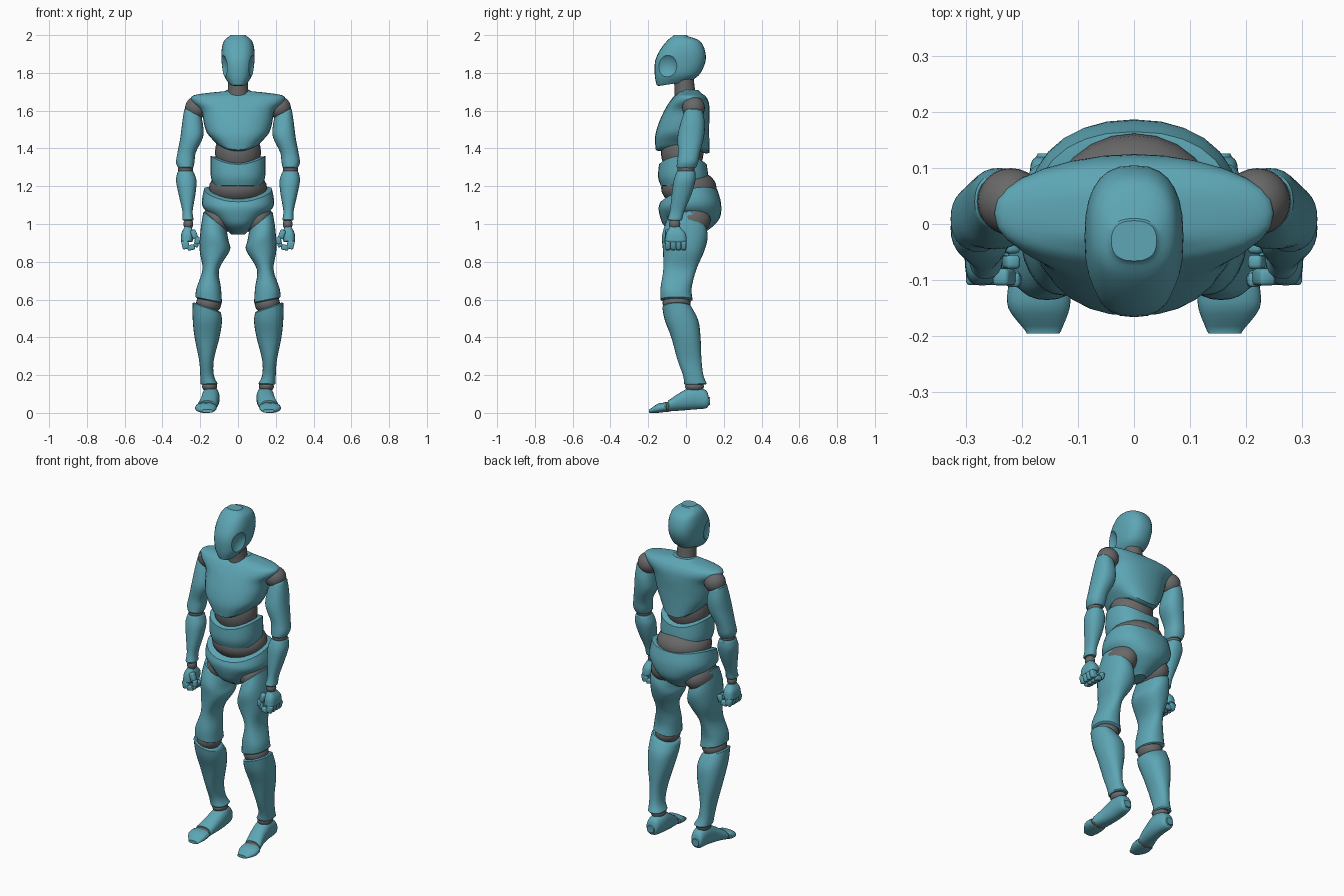
import bpy, bmesh, math
from mathutils import Vector, Matrix

cube = bpy.data.objects.get("Cube")
if cube:
    bpy.data.objects.remove(cube)

UNIT = 0.01      # part dimensions below are in hundredths


def material(name, colour):
    mat = bpy.data.materials.new(name)
    mat.use_nodes = True
    mat.diffuse_color = (*colour, 1)
    shader = mat.node_tree.nodes["Principled BSDF"]
    shader.inputs["Base Color"].default_value = (*colour, 1)
    shader.inputs["Roughness"].default_value = 0.6
    return mat


SHELL = material("teal shell", (0.11, 0.38, 0.46))
JOINT = material("grey joint", (0.14, 0.14, 0.14))


def finish(name, bm, mat, angle=35):
    """Turn a bmesh into a smooth shaded object with crisp edges."""
    bmesh.ops.recalc_face_normals(bm, faces=bm.faces[:])
    mesh = bpy.data.meshes.new(name)
    bm.to_mesh(mesh)
    bm.free()
    mesh.materials.append(mat)
    obj = bpy.data.objects.new(name, mesh)
    bpy.context.collection.objects.link(obj)
    smooth(obj, angle)
    return obj


def smooth(obj, angle=35):
    bpy.ops.object.select_all(action="DESELECT")
    obj.select_set(True)
    bpy.context.view_layer.objects.active = obj
    bpy.ops.object.shade_smooth_by_angle(angle=math.radians(angle))


def spline(keys, steps=4):
    """Catmull-Rom interpolation between key rings."""
    out = []
    for i in range(len(keys) - 1):
        p0, p1 = keys[max(i - 1, 0)], keys[i]
        p2, p3 = keys[i + 1], keys[min(i + 2, len(keys) - 1)]
        for k in range(steps):
            t = k / steps
            out.append([b + t * (c - a) / 2 + t * t * (a - 2.5 * b + 2 * c - d / 2)
                        + t ** 3 * (1.5 * (b - c) + (d - a) / 2)
                        for a, b, c, d in zip(p0, p1, p2, p3)])
    return out + [list(keys[-1])]


def loft(name, keys, mat=SHELL, side=1, power=2.3, along_y=False, sides=28):
    """Skin rings (height, x0, x1, y0, y1, x tilt, y tilt, side arch)."""
    rings = spline([tuple(k) + (0,) * (8 - len(k)) for k in keys])
    bm = bmesh.new()
    loops = []

    def add_ring(ring, scale=1, lift=0):
        h, x0, x1, y0, y1, tilt_x, tilt_y, arch = ring
        row = []
        for i in range(sides):
            a = math.tau * i / sides
            u, v = (math.copysign(abs(f) ** (2 / power), f) * scale
                    for f in (math.cos(a), math.sin(a)))
            dx, dy = u * (x1 - x0) / 2, v * (y1 - y0) / 2
            z = h + lift + tilt_x * dx + tilt_y * dy + arch * u * u
            x, y = (x0 + x1) / 2 + dx, (y0 + y1) / 2 + dy
            p = Vector((x, z, y) if along_y else (x, y, z)) * UNIT
            p.x *= side
            row.append(bm.verts.new(p))
        loops.append(row)

    # a slightly inset ring softens each rim
    out = math.copysign(0.6, rings[-1][0] - rings[0][0])
    add_ring(rings[0], 0.9, -out)
    for ring in rings:
        add_ring(ring)
    add_ring(rings[-1], 0.9, out)
    for low, high in zip(loops, loops[1:]):
        for i in range(sides):
            j = (i + 1) % sides
            bm.faces.new((low[i], low[j], high[j], high[i]))
    for row in (loops[0], loops[-1]):
        hub = bm.verts.new(sum((v.co for v in row), Vector()) / sides)
        for i in range(sides):
            bm.faces.new((row[i], row[(i + 1) % sides], hub))
    return finish(name, bm, mat)


def torso(name, keys, **options):
    """Loft centred on x: rings (height, half width, y0, y1, y tilt, arch)."""
    return loft(name, [(k[0], -k[1], k[1], k[2], k[3], 0, *k[4:]) for k in keys], **options)


def ball(name, centre, radii, mat=JOINT, side=1):
    bm = bmesh.new()
    bmesh.ops.create_uvsphere(bm, u_segments=24, v_segments=14, radius=UNIT)
    place = Vector(centre) * UNIT
    place.x *= side
    bmesh.ops.transform(bm, verts=bm.verts,
                        matrix=Matrix.Translation(place) @ Matrix.Diagonal((*radii, 1)))
    return finish(name, bm, mat)


def block(name, centre, size, turn=0, side=1):
    """Small bevelled box, turned about the y axis."""
    bm = bmesh.new()
    bmesh.ops.create_cube(bm, size=UNIT)
    bmesh.ops.transform(bm, verts=bm.verts, matrix=Matrix.Diagonal((*size, 1)))
    bmesh.ops.bevel(bm, geom=bm.edges[:], offset=0.7 * UNIT, segments=2,
                    profile=0.5, affect="EDGES")
    place = Vector(centre) * UNIT
    place.x *= side
    bmesh.ops.transform(bm, verts=bm.verts, matrix=Matrix.Translation(place)
                        @ Matrix.Rotation(math.radians(turn * side), 4, "Y"))
    return finish(name, bm, SHELL, 50)


# Head with a hollow carved into each cheek
head = torso("head", [(175, 5, -15.5, 4, 0.15), (179, 7.6, -16.5, 7.5, 0.05),
                      (186, 8.7, -16.4, 10.3), (192, 8.7, -13.8, 10),
                      (197, 7.4, -10, 7.2), (199.4, 4.5, -7, 1)], power=2.5)
for side in (1, -1):
    cutter = ball("cheek_cutter", (13.2, -11.5, 183), (8, 8.5, 9), side=side)
    cutter.hide_render = True
    cut = head.modifiers.new("cheek", "BOOLEAN")
    cut.operation, cut.solver, cut.object = "DIFFERENCE", "EXACT", cutter
    bpy.context.view_layer.objects.active = head
    bpy.ops.object.modifier_apply(modifier=cut.name)
    bpy.data.objects.remove(cutter)
while len(head.data.materials) > 1:
    head.data.materials.pop()
smooth(head, 25)

# Trunk shells and the flexible core between them
torso("neck", [(165, 6.5, -6, 7), (170, 5.5, -6, 5), (178, 5.3, -6.5, 4)], mat=JOINT, power=2)
torso("chest", [(170.3, 7, -3, 7), (169, 19, -4.5, 8.5), (167.5, 24.6, -6.5, 10.5),
                (164.5, 24, -8.8, 12), (160, 19.5, -11.5, 12.5), (153, 18, -14.6, 12.3),
                (146, 16.3, -16.4, 12.3, 0, 2), (138.5, 12.3, -16, 12.5, -0.05, 5)])
ball("upper_core", (0, -2, 138), (12.2, 11.3, 13))
torso("abdomen", [(120.5, 13, -13.5, 11.5), (125, 14.5, -14.8, 11.8, 0, 1),
                  (131.5, 14.5, -14.3, 11, 0, 4.5)])
ball("lower_core", (0, 1.5, 119), (15.4, 14.7, 10))
torso("pelvis", [(115, 18, -13.5, 16.5, 0.22, 3.5), (110, 19, -14.5, 18.5, 0.08),
                 (104, 14, -13.8, 18.2), (99, 8.5, -11.5, 14.5), (95, 4, -5, 9)])

for label, s in (("left", 1), ("right", -1)):
    # Arm
    ball(label + "_shoulder_joint", (22, 4, 161.5), (6, 6, 6), side=s)
    loft(label + "_upper_arm",
         [(159, 19.5, 28.5, -1, 9, 0.35), (153, 18.5, 29.5, -3, 10, 0.15),
          (146, 18.5, 30.5, -4.5, 9.5), (138, 22.3, 32, -4.2, 7.5),
          (133, 23, 32.8, -4.7, 6.5), (130.3, 23.5, 32, -5, 5.5)], side=s)
    ball(label + "_elbow_joint", (27.8, 0, 129), (4, 4.5, 3.5), side=s)
    loft(label + "_forearm",
         [(127.5, 23.5, 32, -5, 5), (123, 22, 32.8, -6.5, 5), (116, 22.5, 31.5, -7.5, 3),
          (107, 24, 29.5, -8.5, -0.8), (102.5, 23.5, 29.5, -9.8, -2)], side=s)
    ball(label + "_wrist_joint", (26.3, -6, 100), (2.6, 3, 3), side=s)

    # Closed hand
    loft(label + "_palm", [(98, 24.5, 28.5, -8.8, -2.8), (95, 23.5, 30, -10.5, -0.2),
                           (91, 24, 30.3, -11, 0.4)], side=s, power=3)
    for number in range(4):
        y = -9.6 + 2.8 * number
        finger = label + "_finger_%d" % number
        block(finger + "_base", (27.8, y, 89), (3.8, 2.7, 4.5), 15, s)
        block(finger + "_middle", (24.8, y, 87.6), (4, 2.6, 2.9), 10, s)
        block(finger + "_tip", (22, y, 89.8), (2.6, 2.5, 4.2), -15, s)
    block(label + "_thumb_base", (23.2, -9.5, 94.5), (3, 3, 5), 20, s)
    block(label + "_thumb_tip", (21.5, -10, 91.3), (2.5, 2.6, 4), 5, s)

    # Leg
    ball(label + "_hip_joint", (11, 1.5, 102), (8, 11.5, 8.5), side=s)
    loft(label + "_thigh",
         [(101.5, 6, 18.3, -10, 9.5, 0.8), (94, 5, 19.8, -12.7, 11.5, 0.4),
          (86, 4.3, 20.3, -12.2, 9.8), (76, 10, 18.8, -12, 5.5),
          (66, 9, 22, -13.5, 3), (60, 8.5, 22.5, -13.5, 3.5, 0.2)], side=s)
    ball(label + "_knee_joint", (15.5, -5, 58), (6.7, 7.4, 6), side=s)
    loft(label + "_shin",
         [(55.5, 9, 24, -12.5, 3, 0.35), (49, 8.5, 24, -11.2, 6.5, 0.1),
          (40, 9.8, 23, -7.8, 7.7), (28, 12.8, 20.6, -4.5, 8.2),
          (20, 12.8, 20, -1.6, 9.2), (15.5, 10.8, 19.8, -1, 11)], side=s)
    ball(label + "_ankle_joint", (15, 4.5, 14), (4, 5, 3), side=s)
    loft(label + "_foot",
         [(12, 12.5, 17.5, 4, 8.5), (10.5, 11, 18.5, 2.4, 12), (4, 9.8, 19, 1.8, 14),
          (-3, 10.3, 19.8, 1.2, 10.8), (-9, 11.3, 21.5, 0.8, 6.8)],
         side=s, along_y=True)
    ball(label + "_toe_joint", (16.6, -10, 3.2), (4.9, 3, 2.7), side=s)
    loft(label + "_toe", [(-11, 11.3, 22.5, 0.5, 5.5), (-15, 11.5, 22.5, 0, 4.8),
                          (-19, 13, 19.5, 0, 2)], side=s, along_y=True)
